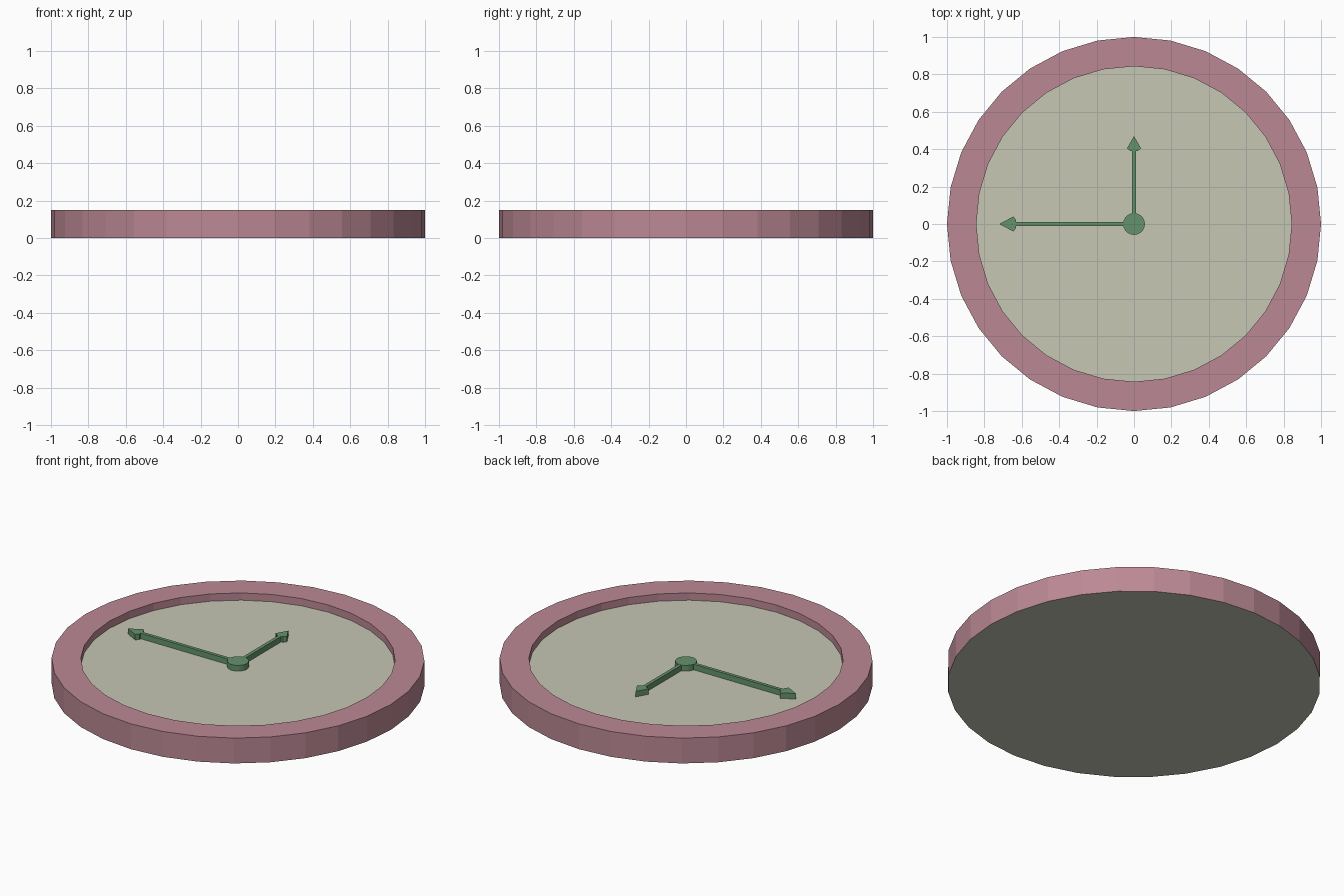
import bpy, bmesh, math

if "Cube" in bpy.data.objects:
    bpy.data.objects.remove(bpy.data.objects["Cube"])

SIDES = 32
FACE_Z, HAND_Z = 0.107, 0.14


def material(name, color):
    m = bpy.data.materials.new(name)
    m.diffuse_color = (*color, 1)
    m.use_nodes = True
    m.node_tree.nodes["Principled BSDF"].inputs["Base Color"].default_value = m.diffuse_color
    return m


def finish(name, bm, mats):
    bmesh.ops.recalc_face_normals(bm, faces=bm.faces)
    mesh = bpy.data.meshes.new(name)
    bm.to_mesh(mesh)
    bm.free()
    for m in mats:
        mesh.materials.append(m)
    ob = bpy.data.objects.new(name, mesh)
    bpy.context.collection.objects.link(ob)
    return ob


def ring(bm, r, z):
    return [bm.verts.new((r * math.cos(2 * math.pi * i / SIDES),
                          r * math.sin(2 * math.pi * i / SIDES), z))
            for i in range(SIDES)]


def prism(name, points, z0, z1, mat):
    bm = bmesh.new()
    face = bm.faces.new([bm.verts.new((x, y, z0)) for x, y in points])
    ext = bmesh.ops.extrude_face_region(bm, geom=[face])
    for v in ext["geom"]:
        if isinstance(v, bmesh.types.BMVert):
            v.co.z = z1
    return finish(name, bm, [mat])


pink = material("rim_pink", (0.50, 0.25, 0.30))
cream = material("dial_cream", (0.57, 0.57, 0.46))
green = material("hand_green", (0.13, 0.29, 0.15))

# Clock body: pink raised rim, cream dial and cream back
bm = bmesh.new()
rings = [ring(bm, r, z) for r, z in
         [(1, 0), (1, 0.15), (0.843, 0.15), (0.843, FACE_Z)]]
for a, b in zip(rings, rings[1:]):
    for i in range(SIDES):
        j = (i + 1) % SIDES
        bm.faces.new((a[i], a[j], b[j], b[i]))
for cap in (rings[0], rings[-1]):
    bm.faces.new(cap).material_index = 1
finish("clock_body", bm, [pink, cream])

# Centre hub
hub = [(0.058 * math.cos(2 * math.pi * i / SIDES),
        0.058 * math.sin(2 * math.pi * i / SIDES)) for i in range(SIDES)]
prism("centre_hub", hub, FACE_Z, HAND_Z + 0.001, green)


# Arrow-tipped hands
def hand(name, length, head, wing, angle):
    base = length - head
    half = [(0.01, 0), (0.01, base - 0.015), (0.02, base - 0.015), (wing, base)]
    points = half + [(0, length)] + [(-x, y) for x, y in reversed(half)]
    ob = prism(name, points, FACE_Z, HAND_Z, green)
    ob.rotation_euler.z = angle


hand("hour_hand", 0.47, 0.065, 0.037, 0)
hand("minute_hand", 0.72, 0.075, 0.04, math.pi / 2)
